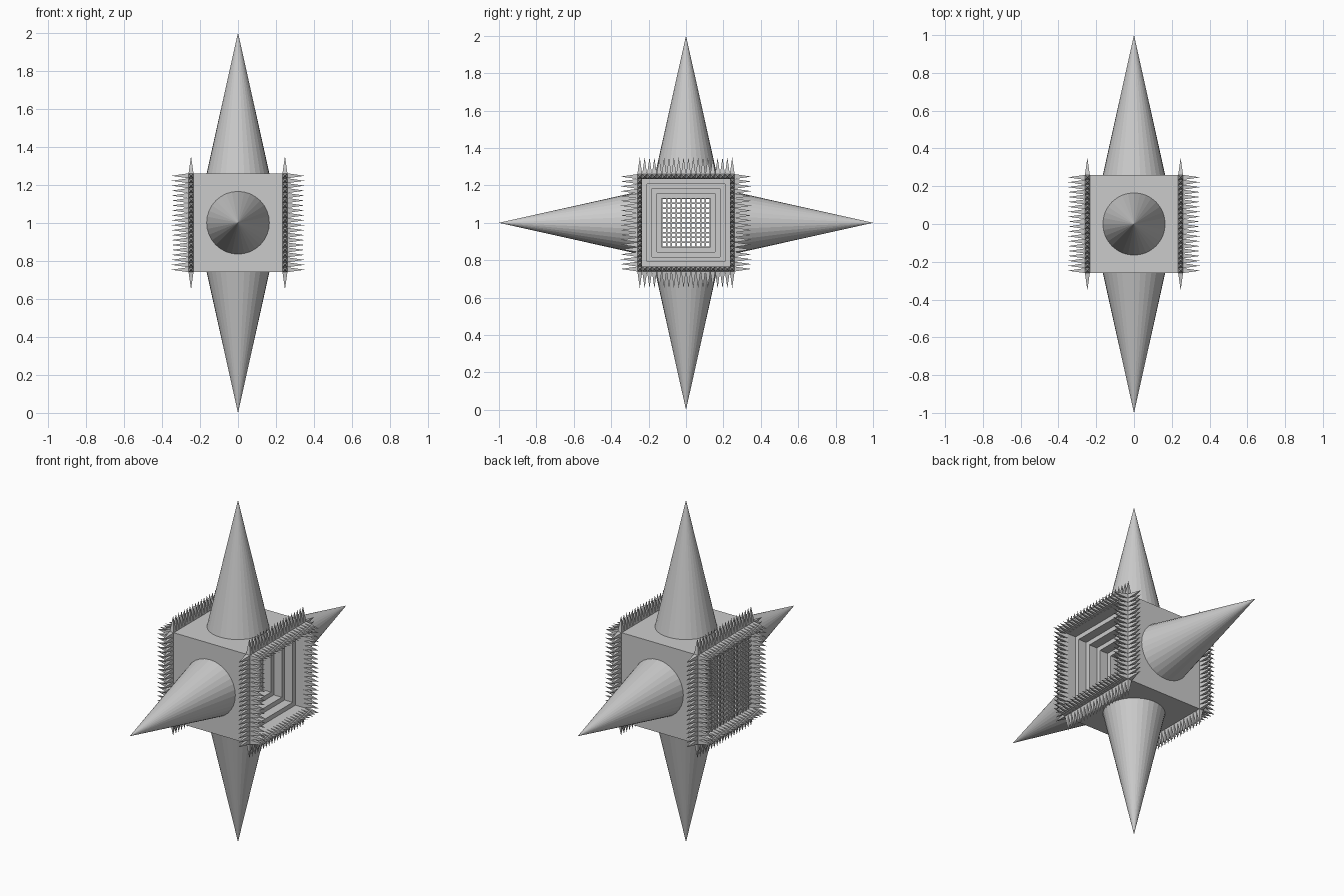
import bpy, bmesh, math
from mathutils import Vector, Matrix

if "Cube" in bpy.data.objects:
    bpy.data.objects.remove(bpy.data.objects["Cube"])

H = 0.26            # half size of the cube
C = H / 10          # cell size (20 cells per side)
MID = Vector((0, 0, 1))


def finish(bm, name):
    bmesh.ops.recalc_face_normals(bm, faces=bm.faces)
    me = bpy.data.meshes.new(name)
    bm.to_mesh(me)
    bm.free()
    ob = bpy.data.objects.new(name, me)
    ob.location = MID
    bpy.context.collection.objects.link(ob)
    return ob


# cube body: square rings along x, stepped recess on +x, open hollow on -x
profile = [(-H, H), (H, H)]
for k in range(1, 6):
    profile += [(H - (k - 1) * 2 * C, H - k * C), (H - k * 2 * C, H - k * C)]
profile += [(0, H - C), (-H, H - C)]
bm = bmesh.new()
rings = [[bm.verts.new((x, a * h, b * h)) for a, b in ((-1, -1), (1, -1), (1, 1), (-1, 1))]
         for x, h in profile]
for i, r in enumerate(rings):
    q = rings[(i + 1) % len(rings)]
    for j in range(4):
        n = (j + 1) % 4
        bm.faces.new((r[j], r[n], q[n], q[j]))
finish(bm, "cube_body")

# lattice over the -x opening
bm = bmesh.new()
bar, span = 0.008, 2 * (H - C)
for i in range(1, 18):
    p = -H + C + i * C
    for pos, size in (((-H + bar / 2, p, 0), (bar, bar, span)),
                      ((-H + bar / 2, 0, p), (bar, span, bar))):
        bmesh.ops.create_cube(bm, size=1, matrix=Matrix.Translation(pos) @ Matrix.Diagonal((*size, 1)))
finish(bm, "lattice_screen")

# four large cones on top, bottom, front and back
for name, d in (("top_cone", (0, 0, 1)), ("bottom_cone", (0, 0, -1)),
                ("front_cone", (0, -1, 0)), ("back_cone", (0, 1, 0))):
    d = Vector(d)
    rot = d.to_track_quat('Z', 'Y').to_matrix().to_4x4()
    bm = bmesh.new()
    bmesh.ops.create_cone(bm, cap_ends=True, segments=32, radius1=0.165, radius2=0, depth=1 - H,
                          matrix=Matrix.Translation(d * (1 + H) / 2) @ rot)
    finish(bm, name)


# small square spikes around the rims of both x faces
def spike(bm, base, d):
    d = Vector(d)
    u = Vector((d.y, d.z, d.x)) * C / 2
    v = d.cross(u)
    b = Vector(base)
    ring = [bm.verts.new(b + p) for p in (u + v, v - u, -u - v, u - v)]
    tip = bm.verts.new(b + d * 0.09)
    for j in range(4):
        bm.faces.new((ring[j], ring[(j + 1) % 4], tip))
    bm.faces.new(ring[::-1])


cells = [-H + (i + 0.5) * C for i in range(20)]
for s, name in ((1, "right_rim_spikes"), (-1, "left_rim_spikes")):
    bm = bmesh.new()
    for i, y in enumerate(cells):
        for j, z in enumerate(cells):
            if i in (0, 19) or j in (0, 19):
                spike(bm, (s * H, y, z), (s, 0, 0))
    x = s * (H - C / 2)
    for t in cells:
        for e in (-1, 1):
            spike(bm, (x, t, e * H), (0, 0, e))
            spike(bm, (x, e * H, t), (0, e, 0))
    finish(bm, name)
